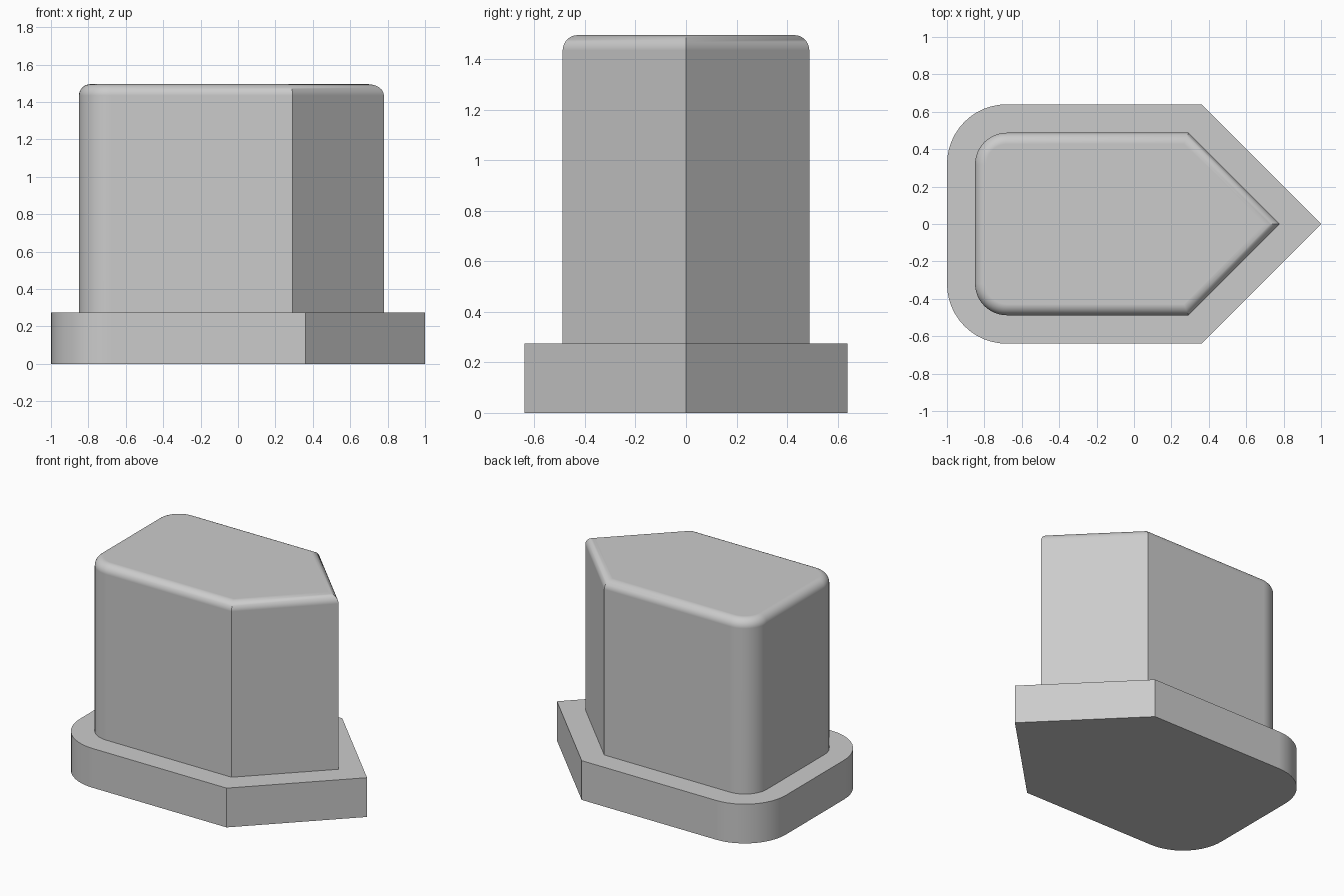
import bpy
import bmesh
from math import sin, cos, pi, sqrt, radians

cube = bpy.data.objects.get("Cube")
if cube:
    bpy.data.objects.remove(cube, do_unlink=True)

grey = bpy.data.materials.new("plain grey")
grey.use_nodes = True
colour = (0.6, 0.6, 0.6, 1)
grey.diffuse_color = colour
grey.node_tree.nodes["Principled BSDF"].inputs["Base Color"].default_value = colour


def outline(back, tip, half, radius, inset=0, steps=12):
    """Pointed outline with two rounded back corners, offset inwards by inset."""
    back, half, radius = back + inset, half - inset, radius - inset
    tip -= inset * sqrt(2)
    points = [(tip, 0), (tip - half, half)]
    for side, start in ((1, pi / 2), (-1, pi)):
        for i in range(steps + 1):
            a = start + pi / 2 * i / steps
            points.append((back + radius + radius * cos(a),
                           side * (half - radius) + radius * sin(a)))
    points.append((tip - half, -half))
    return points


def pointed_block(name, shape, bottom, top, fillet=0, steps=8):
    """Stack outlines into a closed block, with an optional rounded top edge."""
    levels = [(bottom, 0)]
    if fillet:
        for i in range(steps + 1):
            a = pi / 2 * i / steps
            levels.append((top - fillet + fillet * sin(a), fillet * (1 - cos(a))))
    else:
        levels.append((top, 0))

    bm = bmesh.new()
    rings = [[bm.verts.new((x, y, z)) for x, y in outline(*shape, inset=d)]
             for z, d in levels]
    for low, high in zip(rings, rings[1:]):
        for i in range(len(low)):
            j = (i + 1) % len(low)
            bm.faces.new((low[i], low[j], high[j], high[i]))
    bm.faces.new(rings[0][::-1])
    bm.faces.new(rings[-1])
    bmesh.ops.recalc_face_normals(bm, faces=bm.faces)
    mesh = bpy.data.meshes.new(name)
    bm.to_mesh(mesh)
    bm.free()
    mesh.materials.append(grey)

    obj = bpy.data.objects.new(name, mesh)
    bpy.context.collection.objects.link(obj)
    bpy.ops.object.select_all(action="DESELECT")
    obj.select_set(True)
    bpy.context.view_layer.objects.active = obj
    bpy.ops.object.shade_smooth_by_angle(angle=radians(30))
    # Keep the broad faces flat beside the rounded edges
    weighted = obj.modifiers.new("flat faces", "WEIGHTED_NORMAL")
    weighted.keep_sharp = True
    return obj


# Shapes are: back x, tip x, half width, back corner radius
pointed_block("base_flange", (-1, 1, 0.64, 0.32), 0, 0.275)
pointed_block("upper_body", (-0.85, 0.78, 0.488, 0.17), 0.275, 1.495, fillet=0.06)
